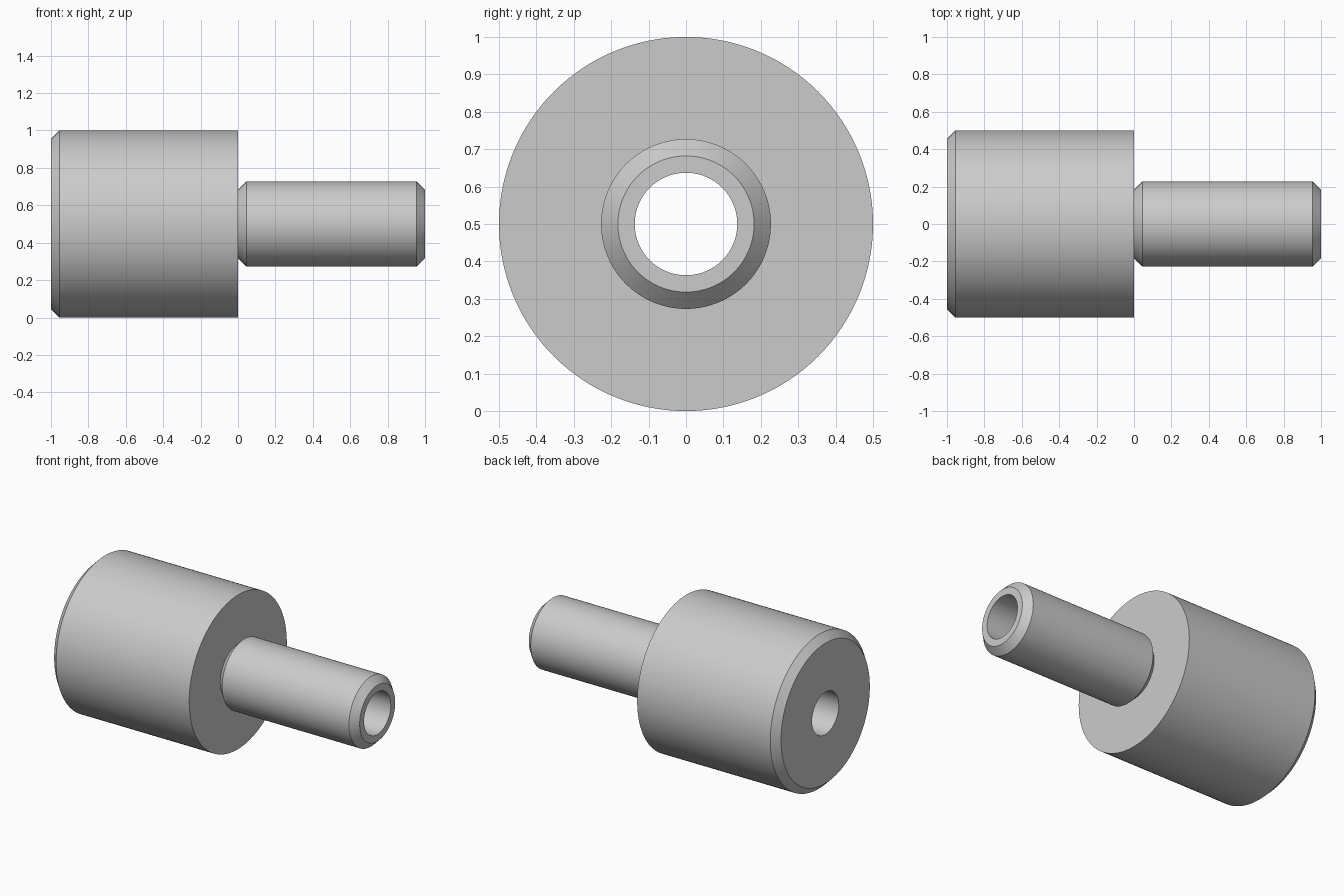
import bpy
import bmesh
from math import cos, sin, radians, tau

SEGMENTS = 128
CENTRE_Z = 0.5
BORE, BODY, SHANK, CHAMFER = 0.137, 0.5, 0.227, 0.045

cube = bpy.data.objects.get("Cube")
if cube:
    bpy.data.objects.remove(cube, do_unlink=True)

# Plain grey metal
grey = bpy.data.materials.new("plain_grey")
grey.use_nodes = True
colour = (0.6, 0.6, 0.6, 1)
grey.diffuse_color = colour
grey.node_tree.nodes["Principled BSDF"].inputs["Base Color"].default_value = colour


def lathe_x(name, profile):
    """Revolve a closed (x, radius) profile about the x axis."""
    bm = bmesh.new()
    rings = []
    for i in range(SEGMENTS):
        a = tau * i / SEGMENTS
        rings.append([bm.verts.new((x, r * cos(a), CENTRE_Z + r * sin(a)))
                      for x, r in profile])
    count = len(profile)
    for i in range(SEGMENTS):
        here, after = rings[i], rings[(i + 1) % SEGMENTS]
        for j in range(count):
            k = (j + 1) % count
            bm.faces.new((here[j], here[k], after[k], after[j]))
    bmesh.ops.recalc_face_normals(bm, faces=bm.faces)
    mesh = bpy.data.meshes.new(name)
    bm.to_mesh(mesh)
    bm.free()
    mesh.materials.append(grey)
    obj = bpy.data.objects.new(name, mesh)
    bpy.context.collection.objects.link(obj)
    bpy.ops.object.select_all(action="DESELECT")
    obj.select_set(True)
    bpy.context.view_layer.objects.active = obj
    bpy.ops.object.shade_smooth_by_angle(angle=radians(30))
    return obj


# Stepped bushing: wide body, undercut neck, narrow shank and a through bore
lathe_x("stepped_bushing", [
    (-1, BORE),
    (-1, BODY - CHAMFER),
    (-1 + CHAMFER, BODY),
    (0, BODY),
    (0, SHANK - CHAMFER),
    (CHAMFER, SHANK),
    (1 - CHAMFER, SHANK),
    (1, SHANK - CHAMFER),
    (1, BORE),
])
